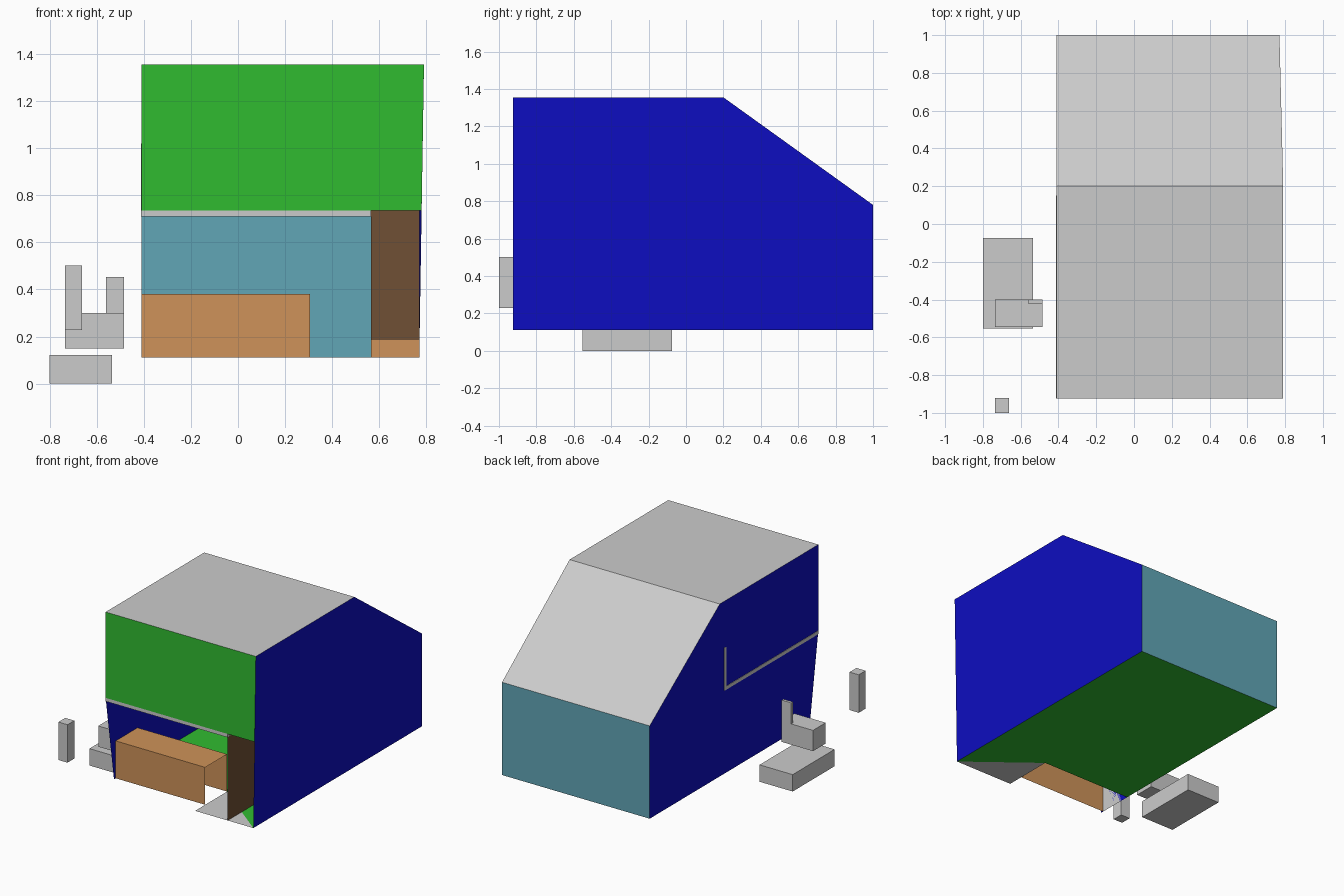
import bpy

if "Cube" in bpy.data.objects:
    bpy.data.objects.remove(bpy.data.objects["Cube"])


def material(name, rgb):
    m = bpy.data.materials.new(name)
    m.diffuse_color = (*rgb, 1)
    m.use_nodes = True
    m.node_tree.nodes["Principled BSDF"].inputs["Base Color"].default_value = m.diffuse_color
    return m


BLUE = material("blue", (0.004, 0.004, 0.53))
GREEN = material("green", (0.03, 0.5, 0.03))
TEAL = material("teal", (0.12, 0.38, 0.47))
TAN = material("tan", (0.62, 0.29, 0.1))
BROWN = material("brown", (0.16, 0.08, 0.035))


def panel(name, points, mat=None):
    """Single flat sheet, counter-clockwise seen from its outer side."""
    mesh = bpy.data.meshes.new(name)
    mesh.from_pydata(points, [], [list(range(len(points)))])
    ob = bpy.data.objects.new(name, mesh)
    bpy.context.collection.objects.link(ob)
    if mat:
        mesh.materials.append(mat)
    return ob


def box(name, x, y, z, mat=None):
    """Box from its ranges on each axis."""
    bpy.ops.mesh.primitive_cube_add(size=1, location=[(a + b) / 2 for a, b in (x, y, z)])
    ob = bpy.context.object
    ob.name = name
    ob.scale = [b - a for a, b in (x, y, z)]
    if mat:
        ob.data.materials.append(mat)
    return ob


# Main dimensions: left, right at floor, right at roof, front, back, ridge
L, R, RT = -0.41, 0.77, 0.79
F, B, M = -0.925, 1.0, 0.2
Z0, ZB, ZT = 0.11, 0.78, 1.355
FLOOR2 = 0.735
CX, CF, CB, CZ = 0.305, -0.81, -0.56, 0.38   # counter
SX, SB = 0.565, -0.40                        # side compartment

# Side walls
panel("right_wall", [(R, F, Z0), (R, B, Z0), (R, B, ZB), (RT, M, ZT), (RT, F, ZT)], BLUE)
panel("left_wall", [(L, F, FLOOR2), (L, F, ZT), (L, M, ZT), (L, B, ZB), (L, B, Z0),
                    (L, CF - 0.02, Z0)], BLUE)

# Back wall, upper front wall and roof
panel("back_wall", [(R, B, Z0), (L, B, Z0), (L, B, ZB), (R, B, ZB)], TEAL)
panel("upper_front_wall", [(L, F, FLOOR2), (R + 0.01, F, FLOOR2), (RT, F, ZT), (L, F, ZT)], GREEN)
panel("flat_roof", [(L, F, ZT), (RT, F, ZT), (RT, M, ZT), (L, M, ZT)])
panel("sloped_roof", [(L, M, ZT), (RT, M, ZT), (R, B, ZB), (L, B, ZB)])

# Floor with a diagonal front edge and grey entrance triangle
panel("main_floor", [(L, CB, Z0), (CX, CB, Z0), (R, F, Z0), (R, B, Z0), (L, B, Z0)], GREEN)
panel("entrance_floor", [(CX, F, Z0), (R, F, Z0), (CX, CB, Z0)])

# Upper floor slab and its rear railing
box("upper_floor", (L - 0.003, SX), (F, 0.15), (0.71, FLOOR2))
box("railing", (L - 0.003, SX), (0.13, 0.15), (FLOOR2, 1.02))

# Counter: open underneath and on its right end
panel("counter_front", [(L, CF, Z0), (CX, CF, Z0), (CX, CF, CZ), (L, CF, CZ)], TAN)
panel("counter_top", [(L, CF, CZ), (CX, CF, CZ), (CX, CB, CZ), (L, CB, CZ)], TAN)
panel("counter_back", [(CX, CB, Z0), (L, CB, Z0), (L, CB, CZ), (CX, CB, CZ)], TAN)
panel("counter_end", [(L, CF, Z0), (L, CF, CZ), (L, CB, CZ), (L, CB, Z0)])

# Side compartment: partition, brown rear panel and low tan base
panel("partition", [(SX, F, Z0), (SX, F, FLOOR2), (SX, SB, FLOOR2), (SX, SB, Z0)], BROWN)
for name, low, high, mat in (("compartment_back", 0.185, FLOOR2, BROWN),
                             ("compartment_base", Z0, 0.185, TAN)):
    panel(name, [(SX, SB, low), (R, SB, low), (R, SB, high), (SX, SB, high)], mat)

# Loose grey blocks beside the building
box("low_block", (-0.8, -0.535), (-0.553, -0.075), (0, 0.122))
box("seat_block", (-0.735, -0.485), (-0.545, -0.40), (0.15, 0.30))
box("seat_back", (-0.56, -0.485), (-0.42, -0.40), (0.30, 0.452))
box("post", (-0.735, -0.662), (-1.0, -0.922), (0.228, 0.502))
